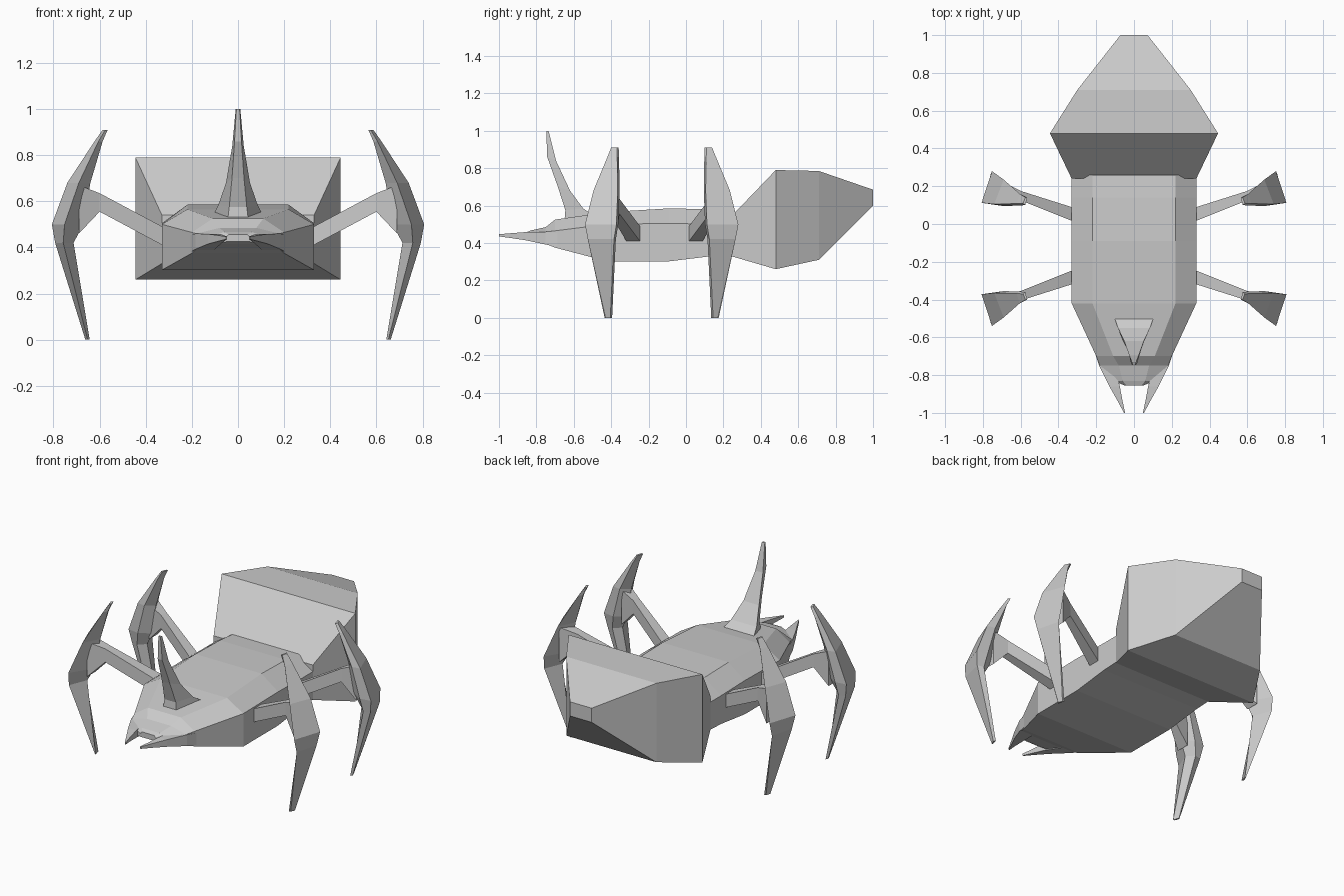
import bpy, bmesh


def loft(name, groups):
    """Skin each list of equal-size rings into a closed, flat-shaded shell."""
    bm = bmesh.new()
    for rings in groups:
        rows = [[bm.verts.new(p) for p in r] for r in rings]
        n = len(rows[0])
        for a, b in zip(rows, rows[1:]):
            for i in range(n):
                j = (i + 1) % n
                bm.faces.new((a[i], a[j], b[j], b[i]))
        bm.faces.new(rows[0][::-1])
        bm.faces.new(rows[-1])
    bmesh.ops.recalc_face_normals(bm, faces=bm.faces)
    me = bpy.data.meshes.new(name)
    bm.to_mesh(me)
    bm.free()
    ob = bpy.data.objects.new(name, me)
    bpy.context.collection.objects.link(ob)
    return ob


def mirror_x(ob):
    m = ob.modifiers.new("mirror", 'MIRROR')
    m.use_axis[0] = True
    m.use_mirror_merge = False


def hull_ring(y, w, zb, zs, wt, zt):
    """Flat-bottomed section with chamfered upper corners."""
    return [(-w, y, zb), (w, y, zb), (w, y, zs), (wt, y, zt), (-wt, y, zt), (-w, y, zs)]


def box_ring(y, w, zb, zt):
    return [(-w, y, zb), (w, y, zb), (w, y, zt), (-w, y, zt)]


# Thorax and tapering head
loft("body", [[hull_ring(*r) for r in (
    (0.26, 0.33, 0.335, 0.50, 0.22, 0.57),
    (0.14, 0.33, 0.33, 0.50, 0.22, 0.58),
    (-0.09, 0.33, 0.302, 0.505, 0.22, 0.585),
    (-0.42, 0.33, 0.302, 0.50, 0.22, 0.565),
    (-0.70, 0.20, 0.375, 0.465, 0.11, 0.525),
    (-0.75, 0.18, 0.395, 0.46, 0.08, 0.485),
    (-0.83, 0.11, 0.415, 0.45, 0.06, 0.467),
    (-0.855, 0.05, 0.425, 0.445, 0.04, 0.457))]])

# Big boxy abdomen
loft("abdomen", [[box_ring(*r) for r in (
    (0.24, 0.33, 0.33, 0.54), (0.48, 0.445, 0.26, 0.79),
    (0.71, 0.30, 0.31, 0.785), (1.0, 0.072, 0.60, 0.685))]])

# Curved horn: back y/z/half width, front y/z/half width
horn = ((-0.49, 0.545, 0.105, -0.65, 0.515, 0.045),
        (-0.55, 0.585, 0.085, -0.645, 0.575, 0.038),
        (-0.62, 0.68, 0.052, -0.685, 0.70, 0.026),
        (-0.695, 0.84, 0.025, -0.742, 0.86, 0.015),
        (-0.735, 1.0, 0.01, -0.747, 1.0, 0.007))
loft("horn", [[[(-wb, yb, zb), (wb, yb, zb), (wf, yf, zf), (-wf, yf, zf)]
               for yb, zb, wb, yf, zf, wf in horn]])

# Mandibles: y, inner x, outer x, low z, high z
jaw = ((-0.66, 0.12, 0.215, 0.375, 0.45), (-0.75, 0.10, 0.185, 0.392, 0.46),
       (-0.86, 0.075, 0.13, 0.415, 0.458), (-0.94, 0.06, 0.085, 0.427, 0.452),
       (-1.0, 0.047, 0.053, 0.435, 0.447))
mirror_x(loft("mandibles", [[[(xi, y, zl), (xo, y, zl), (xo, y, zh), (xi, y, zh)]
                             for y, xi, xo, zl, zh in jaw]]))

# Leg blades: z, inner x, ridge x, outer x, ridge y, back y
blade = ((0.91, 0.565, 0.575, 0.587, -0.40, -0.37),
         (0.86, 0.587, 0.605, 0.622, -0.42, -0.368),
         (0.68, 0.64, 0.69, 0.74, -0.495, -0.365),
         (0.50, 0.67, 0.752, 0.807, -0.54, -0.372),
         (0.42, 0.713, 0.758, 0.793, -0.525, -0.385),
         (0.0, 0.643, 0.652, 0.662, -0.43, -0.405))
# Arms: x, low z, high z, near y, far y
arm = ((0.30, 0.395, 0.475, -0.31, -0.235), (0.60, 0.555, 0.635, -0.405, -0.355),
       (0.69, 0.46, 0.67, -0.45, -0.37))

for name, sign, arm_mid in (("front_legs", 1, -0.13), ("rear_legs", -1, -0.115)):
    def fy(y, mid=-0.13):
        return y if sign > 0 else 2 * mid - y
    blades = [[(xi, fy(yb - 0.03), z), (xm, fy(yf), z), (xo, fy(yb), z),
               ((xi + xo) / 2, fy(yb + 0.01), z)] for z, xi, xm, xo, yf, yb in blade]
    arms = [[(x, fy(y0, arm_mid), z0), (x, fy(y1, arm_mid), z0),
             (x, fy(y1, arm_mid), z1), (x, fy(y0, arm_mid), z1)] for x, z0, z1, y0, y1 in arm]
    mirror_x(loft(name, [blades, arms]))
